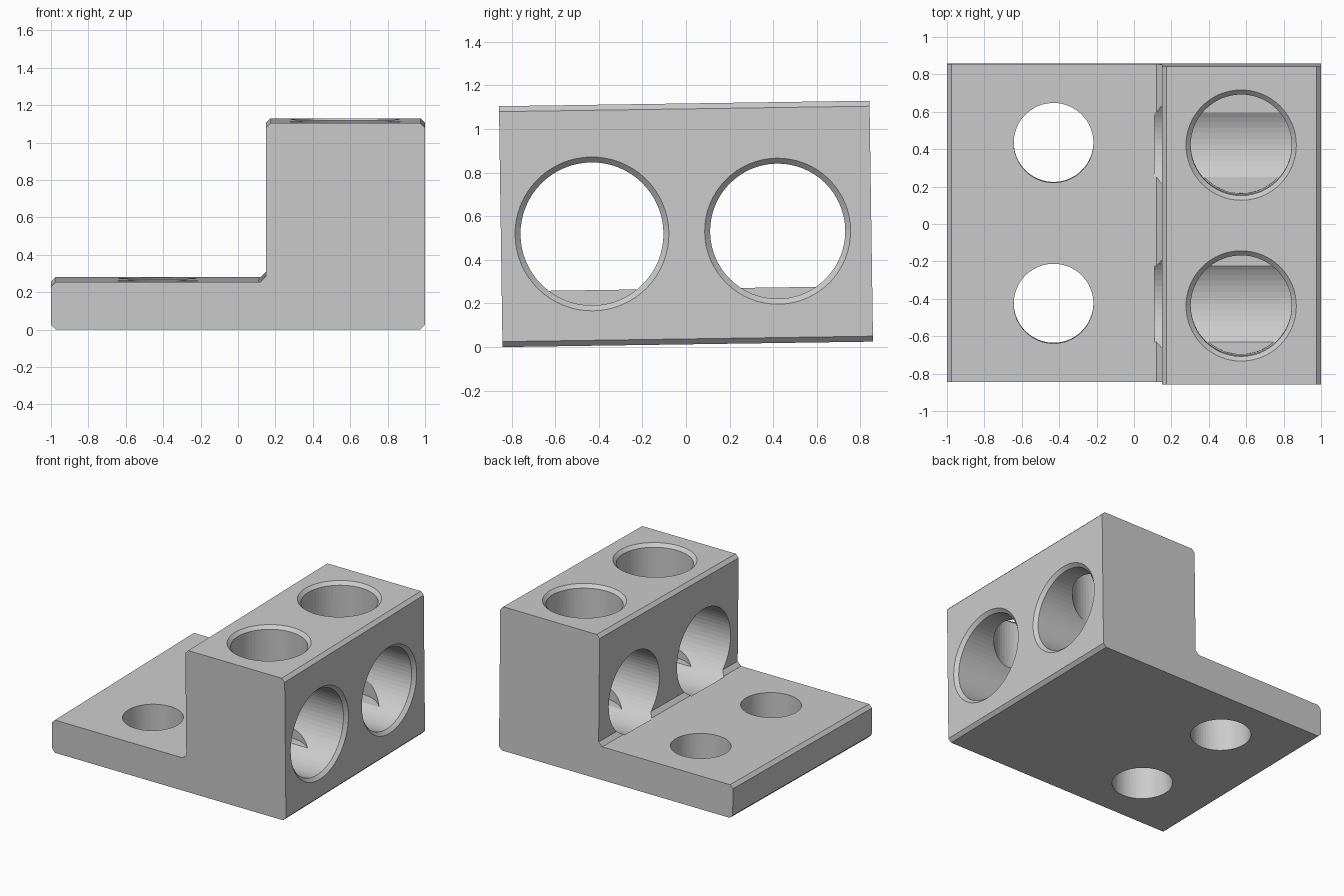
import bpy, bmesh, math
from mathutils import Matrix, Vector

if "Cube" in bpy.data.objects:
    bpy.data.objects.remove(bpy.data.objects["Cube"])

W, H, T, C = 0.85, 1.105, 0.255, 0.025   # half width, block height, plate thickness, chamfer
TILT = 0.0147                            # the part leans slightly about x


def finish(bm, name):
    bmesh.ops.recalc_face_normals(bm, faces=bm.faces)
    me = bpy.data.meshes.new(name)
    bm.to_mesh(me)
    bm.free()
    ob = bpy.data.objects.new(name, me)
    bpy.context.collection.objects.link(ob)
    return ob


def cutter(name, origin, axis, profile, n=64):
    """Turned solid: profile is a list of (radius, distance along axis)."""
    bm = bmesh.new()
    rot = Vector((0, 0, 1)).rotation_difference(Vector(axis)).to_matrix().to_4x4()
    m = Matrix.Translation(origin) @ rot
    rings = [[bm.verts.new(m @ Vector((r * math.cos(2 * math.pi * i / n),
                                       r * math.sin(2 * math.pi * i / n), d)))
              for i in range(n)] for r, d in profile]
    for a, b in zip(rings, rings[1:]):
        for i in range(n):
            j = (i + 1) % n
            bm.faces.new((a[i], a[j], b[j], b[i]))
    bm.faces.new(rings[0])
    bm.faces.new(rings[-1])
    return finish(bm, name)


# L-shaped body: chamfered profile extruded along y
profile = [(-1, C), (-1 + C, 0), (1 - C, 0), (1, C), (1, H - C), (1 - C, H),
           (0.15 + C, H), (0.15, H - C), (0.15, T + 0.03), (0.12, T),
           (-1 + C, T), (-1, T - C)]
bm = bmesh.new()
face = bm.faces.new([bm.verts.new((x, -W, z)) for x, z in profile])
ext = bmesh.ops.extrude_face_region(bm, geom=[face])
bmesh.ops.translate(bm, vec=(0, 2 * W, 0),
                    verts=[v for v in ext["geom"] if isinstance(v, bmesh.types.BMVert)])
body = finish(bm, "clamp_bracket")


def chamfered(r, depth):
    return [(r, -depth), (r, -C), (r + C, 0), (r + C, 0.05)]


cutters = []
for y, side_y, side_r in ((-0.43, -0.432, 0.328), (0.43, 0.42, 0.31)):
    # plain bolt hole through the plate
    cutters.append(cutter("plate_hole", (-0.43, y, 0), (0, 0, 1), [(0.213, -0.1), (0.213, 0.4)]))
    # blind hole from the top of the block
    cutters.append(cutter("top_hole", (0.573, y, H), (0, 0, 1), chamfered(0.27, H - T)))
    # wide hole through the block from the side, nicking the plate
    cutters.append(cutter("side_hole", (1, side_y, 0.513), (1, 0, 0), chamfered(side_r, 0.89)))

# cut the holes
bpy.context.view_layer.objects.active = body
for c in cutters:
    mod = body.modifiers.new(c.name, "BOOLEAN")
    mod.operation = "DIFFERENCE"
    mod.solver = "EXACT"
    mod.object = c
    c.hide_render = True
    bpy.ops.object.modifier_apply(modifier=mod.name)
for c in cutters:
    bpy.data.objects.remove(c)

# slight lean, resting its lowest edge on the ground
mid = Vector((0, 0, H / 2))
body.data.transform(Matrix.Translation(mid) @ Matrix.Rotation(TILT, 4, "X") @ Matrix.Translation(-mid))
low = min(v.co.z for v in body.data.vertices)
body.data.transform(Matrix.Translation((0, 0, -low)))
